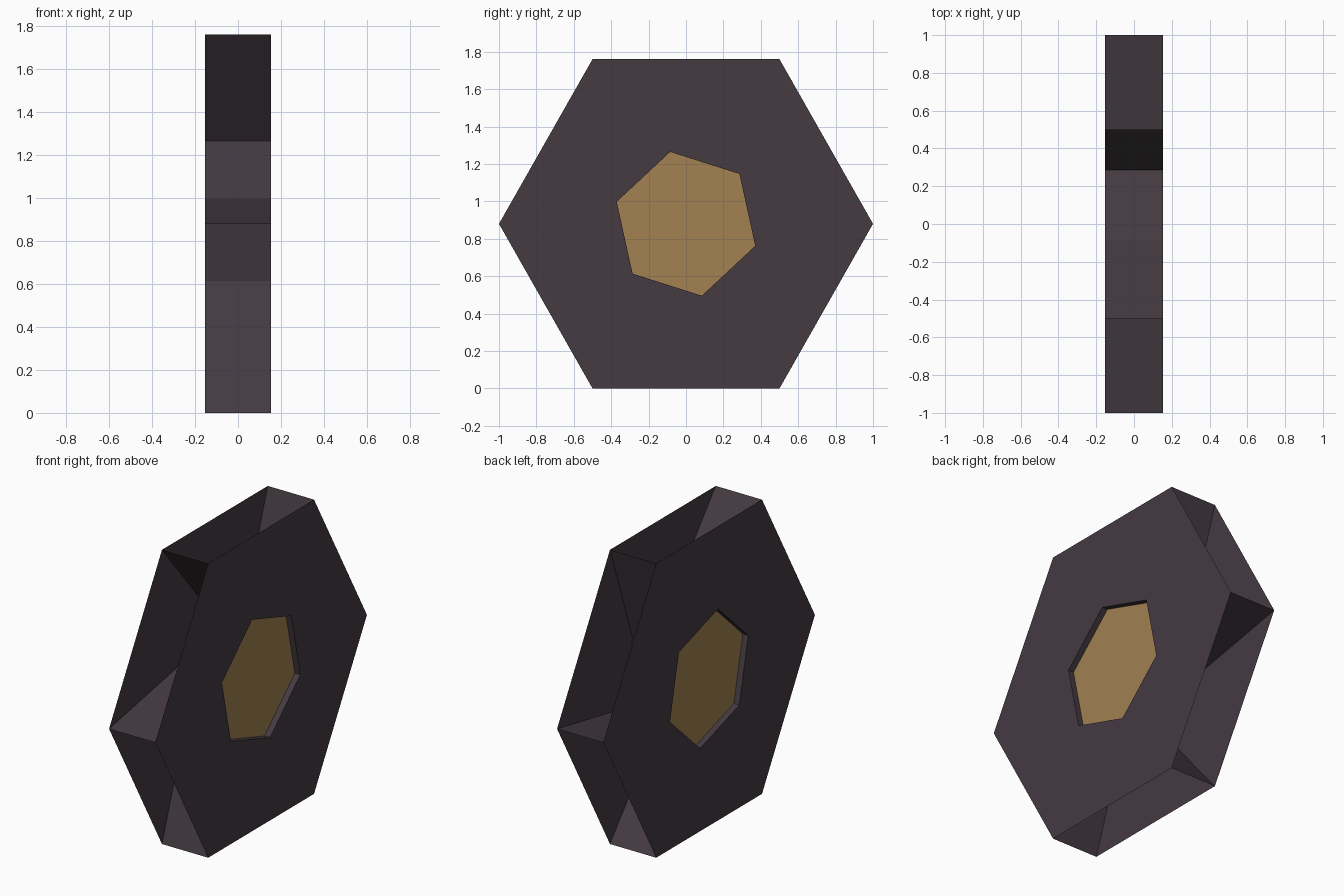
import bpy, math

if "Cube" in bpy.data.objects:
    bpy.data.objects.remove(bpy.data.objects["Cube"])

HALF = 0.153      # half thickness of the frame
PANEL = 0.117     # recessed gold panel distance from centre
ZC = 0.88         # centre height


def material(name, rgb):
    m = bpy.data.materials.new(name)
    m.diffuse_color = (*rgb, 1)
    m.use_nodes = True
    m.node_tree.nodes["Principled BSDF"].inputs["Base Color"].default_value = m.diffuse_color
    return m


def hexagon(ry, rz, start):
    angles = [math.radians(start + 60 * i) for i in range(6)]
    return [(ry * math.cos(a), ZC + rz * math.sin(a)) for a in angles]


def make(name, verts, faces, mat):
    me = bpy.data.meshes.new(name)
    me.from_pydata(verts, [], faces)
    me.materials.append(mat)
    me.update()
    ob = bpy.data.objects.new(name, me)
    bpy.context.collection.objects.link(ob)
    return ob


dark = material("dark plum grey", (0.058, 0.043, 0.053))
gold = material("dull gold", (0.36, 0.22, 0.085))

outer = hexagon(1.0, ZC / math.sin(math.pi / 3), 0)
inner = hexagon(0.388, 0.394, -17.4)     # twisted against the outer hexagon

for side, label in ((1, "right"), (-1, "left")):
    x = side * HALF
    # face plate: hexagonal ring
    verts = [(x, *p) for p in outer + inner]
    quads = []
    for i in range(6):
        j = (i + 1) % 6
        q = (i, j, 6 + j, 6 + i)
        quads.append(q if side > 0 else q[::-1])
    make(label + "_face_plate", verts, quads, dark)
    # recessed gold panel
    order = tuple(range(6)) if side > 0 else tuple(reversed(range(6)))
    make(label + "_gold_panel", [(side * PANEL, *p) for p in inner], [order], gold)

# hub wall around the central opening
verts = [(-HALF, *p) for p in inner] + [(HALF, *p) for p in inner]
make("hub_wall", verts,
     [(i, (i + 1) % 6, 6 + (i + 1) % 6, 6 + i) for i in range(6)], dark)

# spokes joining the plates from hub corners to rim corners (rim itself is open)
for i, (a, b) in enumerate(zip(inner, outer)):
    make(f"spoke_{i + 1}",
         [(-HALF, *a), (-HALF, *b), (HALF, *b), (HALF, *a)], [(0, 1, 2, 3)], dark)
